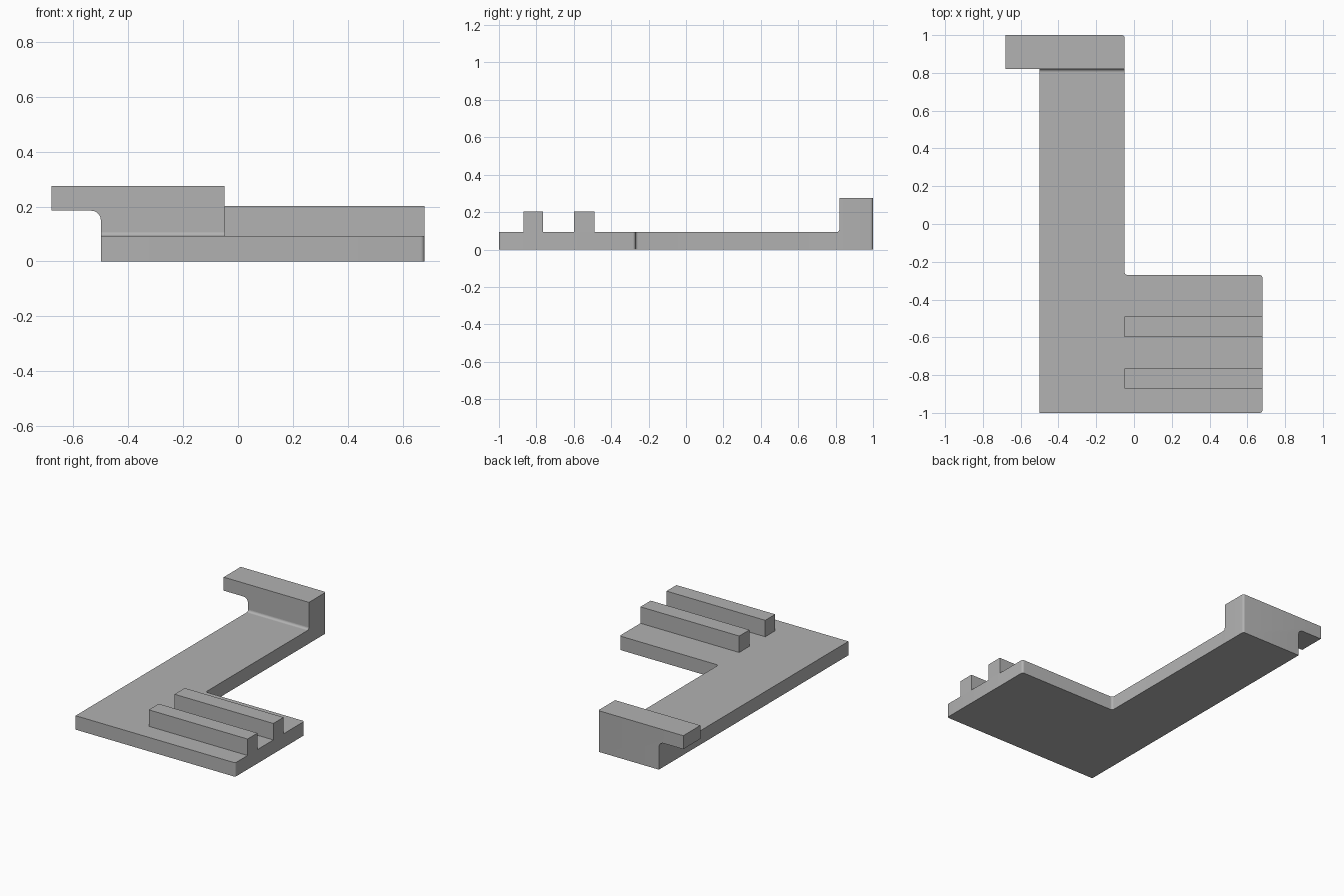
import bpy
import bmesh
import math
from mathutils import Vector

if "Cube" in bpy.data.objects:
    bpy.data.objects.remove(bpy.data.objects["Cube"], do_unlink=True)

grey = bpy.data.materials.new("plain grey")
grey.use_nodes = True
COLOUR = (0.445, 0.445, 0.445, 1)
grey.diffuse_color = COLOUR
grey.node_tree.nodes["Principled BSDF"].inputs["Base Color"].default_value = COLOUR

# Shared dimensions
LEFT, BAR, RIGHT = -0.5, -0.05, 0.68
PLATE_TOP, HOOK_FRONT = 0.093, 0.82


def rounded(corners, steps=6):
    """Outline from (u, v, radius) corners, right angles filleted by arcs."""
    pts = []
    for i, (u, v, r) in enumerate(corners):
        p = Vector((u, v))
        if r == 0:
            pts.append(p)
            continue
        a = (Vector(corners[i - 1][:2]) - p).normalized() * r
        b = (Vector(corners[(i + 1) % len(corners)][:2]) - p).normalized() * r
        for s in range(steps + 1):
            t = s / steps * math.pi / 2
            pts.append(p + a * (1 - math.sin(t)) + b * (1 - math.cos(t)))
    return pts


def prism(name, outline, axis, start, end, round_edge=None):
    """Extrude a 2D outline along an axis, optionally rounding chosen edges."""
    def place(p, d):
        return {"x": (d, p.x, p.y), "y": (p.x, d, p.y), "z": (p.x, p.y, d)}[axis]

    bm = bmesh.new()
    face = bm.faces.new([bm.verts.new(place(p, start)) for p in outline])
    moved = bmesh.ops.extrude_face_region(bm, geom=[face])["geom"]
    shift = Vector(place(Vector((0, 0)), end - start))
    bmesh.ops.translate(bm, vec=shift, verts=[g for g in moved if isinstance(g, bmesh.types.BMVert)])
    if face.is_valid and not any(len(e.link_faces) == 2 for e in face.edges):
        bm.faces.remove(face)
    if round_edge:
        edges = [e for e in bm.edges if all(round_edge(v.co) for v in e.verts)]
        bmesh.ops.bevel(bm, geom=edges, offset=0.014, segments=5, profile=0.5, affect="EDGES")
    bmesh.ops.recalc_face_normals(bm, faces=bm.faces)
    mesh = bpy.data.meshes.new(name)
    bm.to_mesh(mesh)
    bm.free()
    mesh.materials.append(grey)
    obj = bpy.data.objects.new(name, mesh)
    bpy.context.collection.objects.link(obj)
    bpy.ops.object.select_all(action="DESELECT")
    obj.select_set(True)
    bpy.context.view_layer.objects.active = obj
    bpy.ops.object.shade_smooth_by_angle(angle=math.radians(30))
    return obj


# L-shaped base plate with small rounded corners
prism("base_plate", rounded([
    (LEFT, -1, 0), (RIGHT, -1, 0.015), (RIGHT, -0.27, 0.015),
    (BAR, -0.27, 0.015), (BAR, HOOK_FRONT, 0), (LEFT, HOOK_FRONT, 0),
]), "z", 0, PLATE_TOP)

# Raised end block with an overhanging lip and a fillet below it
prism("end_hook", rounded([
    (LEFT, 0, 0), (BAR, 0, 0), (BAR, 0.275, 0),
    (-0.68, 0.275, 0), (-0.68, 0.185, 0), (LEFT, 0.185, 0.035),
]), "y", HOOK_FRONT, 1, lambda c: c.x > BAR - 0.001 and c.y > 0.999)

# Concave fillet where the plate meets the end block
arc = rounded([(HOOK_FRONT - 0.1, PLATE_TOP, 0), (HOOK_FRONT, PLATE_TOP, 0.015),
               (HOOK_FRONT, PLATE_TOP + 0.1, 0)])[1:-1]
prism("hook_fillet", [Vector((HOOK_FRONT, PLATE_TOP))] + arc, "x", LEFT, BAR)

# Two parallel ribs across the foot
for name, y0, y1 in (("front_rib", -0.87, -0.765), ("rear_rib", -0.598, -0.49)):
    prism(name, rounded([(y0, PLATE_TOP, 0), (y1, PLATE_TOP, 0),
                         (y1, 0.203, 0), (y0, 0.203, 0)]), "x", BAR, RIGHT)
